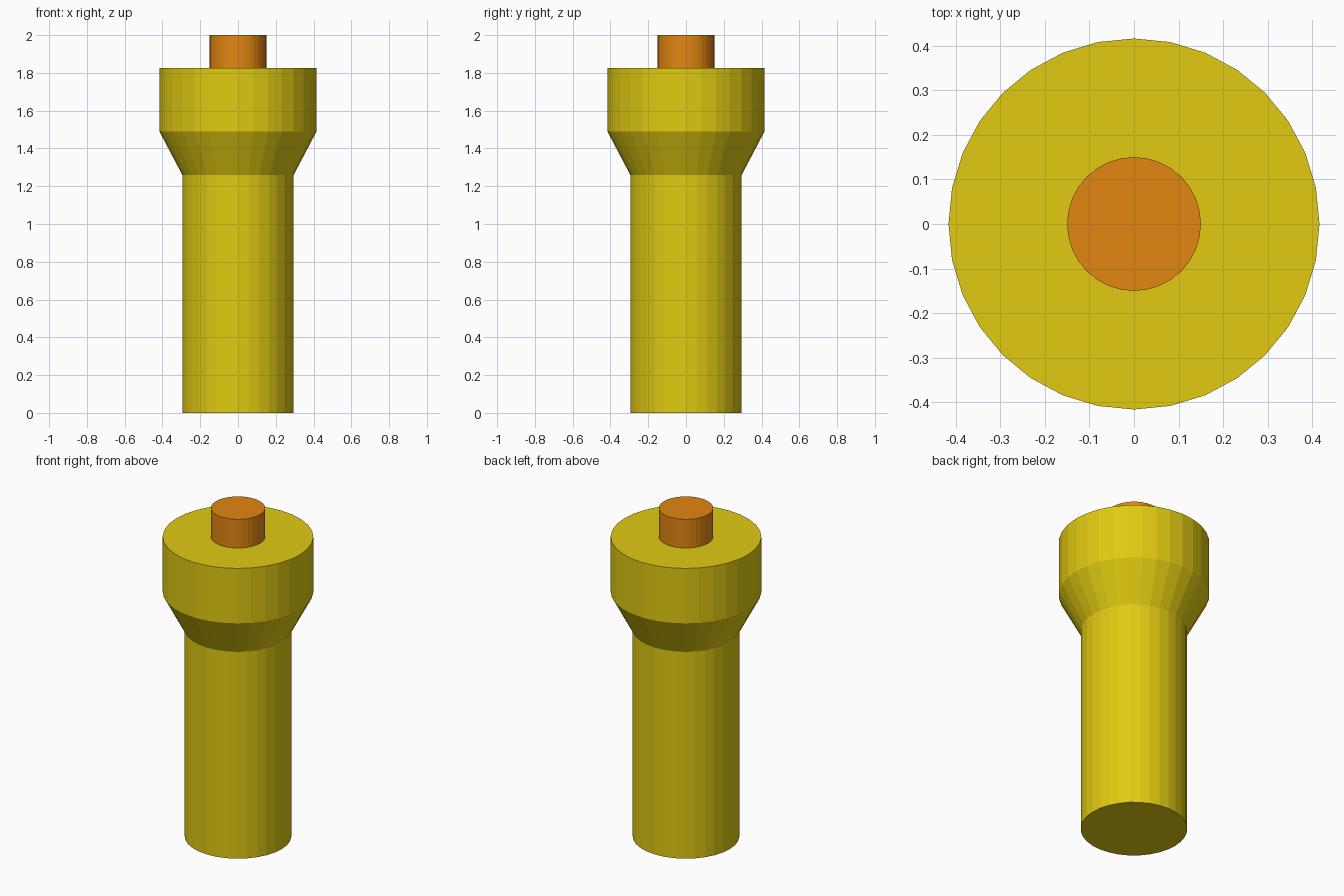
import bpy
import bmesh
from math import cos, sin, tau

SIDES = 32

cube = bpy.data.objects.get("Cube")
if cube:
    bpy.data.objects.remove(cube, do_unlink=True)


def make_material(name, rgb):
    mat = bpy.data.materials.new(name)
    mat.use_nodes = True
    color = (*rgb, 1.0)
    mat.diffuse_color = color
    mat.node_tree.nodes["Principled BSDF"].inputs["Base Color"].default_value = color
    return mat


def lathe(name, profile, mat):
    """Closed faceted solid turned from (radius, height) points, bottom to top."""
    bm = bmesh.new()
    rings = [[bm.verts.new((r * cos(tau * i / SIDES), r * sin(tau * i / SIDES), z))
              for i in range(SIDES)] for r, z in profile]
    for low, high in zip(rings, rings[1:]):
        for i in range(SIDES):
            j = (i + 1) % SIDES
            bm.faces.new((low[i], low[j], high[j], high[i]))
    bm.faces.new(rings[0][::-1])
    bm.faces.new(rings[-1])
    mesh = bpy.data.meshes.new(name)
    bm.to_mesh(mesh)
    bm.free()
    mesh.materials.append(mat)
    obj = bpy.data.objects.new(name, mesh)
    bpy.context.collection.objects.link(obj)
    return obj


yellow = make_material("yellow", (0.75, 0.59, 0.006))
orange = make_material("orange", (0.76, 0.24, 0.006))

# Straight handle flaring into a wider head
lathe("body", [(0.295, 0), (0.295, 1.26), (0.416, 1.49), (0.416, 1.825)], yellow)

# Short peg on top of the head
lathe("top_peg", [(0.15, 1.815), (0.15, 2.0)], orange)
